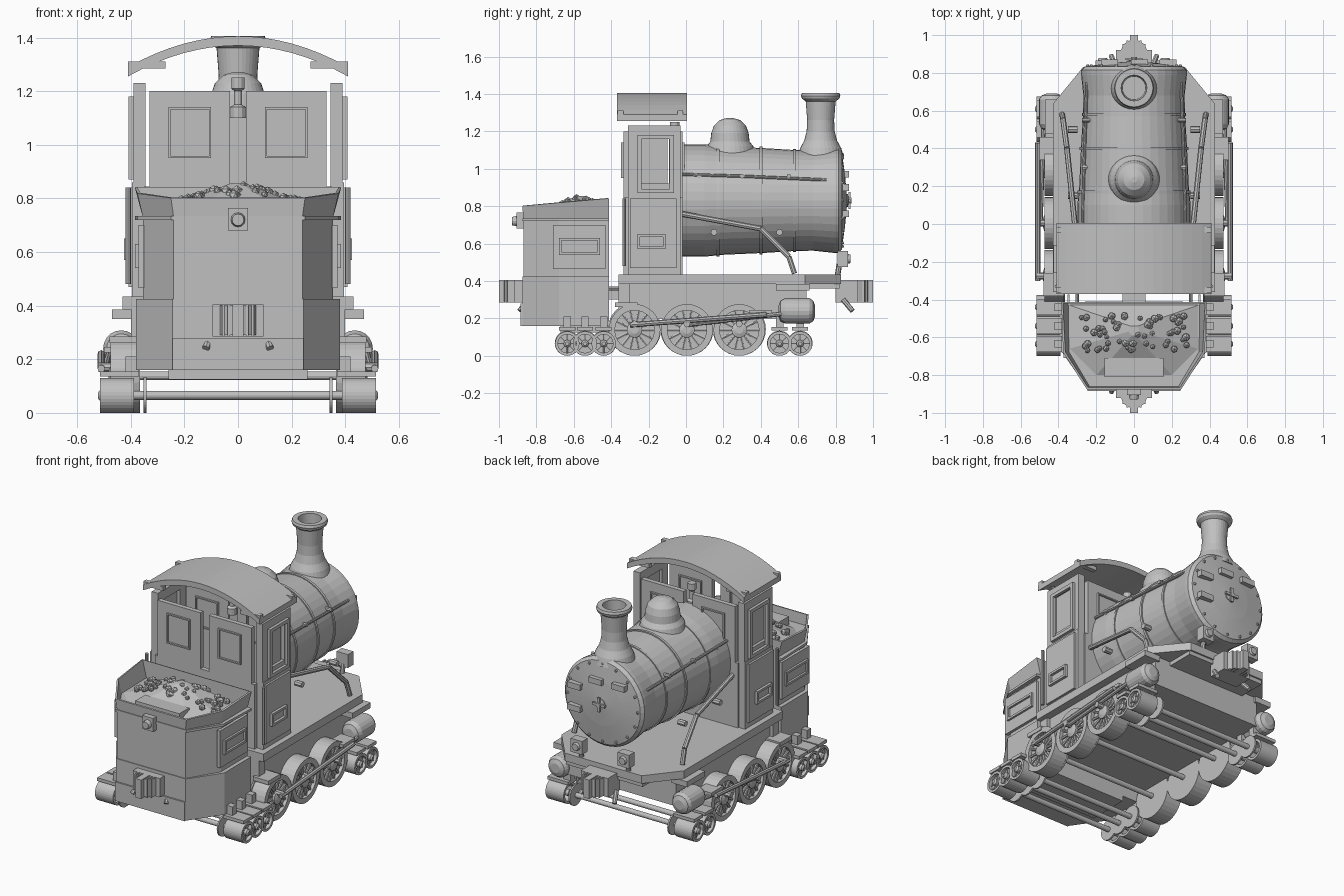
import bpy, bmesh, math, random
from mathutils import Vector, Matrix

default = bpy.data.objects.get("Cube")
if default:
    bpy.data.objects.remove(default, do_unlink=True)

grey = bpy.data.materials.new("plain_grey")
grey.use_nodes = True
tone = (.53, .53, .53, 1)
grey.diffuse_color = tone
grey.node_tree.nodes["Principled BSDF"].inputs["Base Color"].default_value = tone


def finish(name, bm, mirror=False):
    """Turn a bmesh into a named object, optionally mirrored across x."""
    bmesh.ops.remove_doubles(bm, verts=bm.verts, dist=.0002)
    bmesh.ops.recalc_face_normals(bm, faces=bm.faces)
    mesh = bpy.data.meshes.new(name)
    bm.to_mesh(mesh)
    bm.free()
    mesh.materials.append(grey)
    obj = bpy.data.objects.new(name, mesh)
    bpy.context.collection.objects.link(obj)
    if mirror:
        mod = obj.modifiers.new("mirror", 'MIRROR')
        mod.use_mirror_merge = False
    return obj


def add_box(bm, xs, ys, zs):
    lo, hi = Vector((xs[0], ys[0], zs[0])), Vector((xs[1], ys[1], zs[1]))
    place = Matrix.Translation((lo + hi) / 2) @ Matrix.Diagonal((*(hi - lo), 1))
    bmesh.ops.create_cube(bm, size=1, matrix=place)


def box(name, xs, ys, zs, mirror=False):
    bm = bmesh.new()
    add_box(bm, xs, ys, zs)
    return finish(name, bm, mirror)


def frame(name, depth, us, vs, width, facing):
    """Mirrored rectangular frame; us runs along y when facing 'x', along x when facing 'y'."""
    bm = bmesh.new()
    (a, b), (c, d) = us, vs
    bars = [((a, a + width), vs), ((b - width, b), vs),
            ((a + width, b - width), (c, c + width)), ((a + width, b - width), (d - width, d))]
    for u, v in bars:
        add_box(bm, *((depth, u, v) if facing == 'x' else (u, depth, v)))
    return finish(name, bm, True)


def add_lathe(bm, profile, origin, axis, sides, closed=False):
    """Revolve (radius, height) points about an axis through origin."""
    turn = Vector((0, 0, 1)).rotation_difference(Vector(axis)).to_matrix()
    rings = []
    for r, h in profile:
        angles = [math.tau * i / sides for i in range(sides)]
        rings.append([bm.verts.new(Vector(origin) + turn @ Vector((r * math.cos(t), r * math.sin(t), h)))
                      for t in angles])
    pairs = list(zip(rings, rings[1:])) + ([(rings[-1], rings[0])] if closed else [])
    for low, high in pairs:
        for i in range(sides):
            j = (i + 1) % sides
            bm.faces.new((low[i], low[j], high[j], high[i]))
    if not closed:
        bm.faces.new(rings[0])
        bm.faces.new(rings[-1])


def lathe(name, profile, origin, axis=(0, 0, 1), sides=32, mirror=False, closed=False):
    bm = bmesh.new()
    add_lathe(bm, profile, origin, axis, sides, closed)
    return finish(name, bm, mirror)


def pipe(name, points, radius, mirror=True, sides=8):
    bm = bmesh.new()
    for p, q in zip(points, points[1:]):
        span = Vector(q) - Vector(p)
        add_lathe(bm, [(radius, 0), (radius, span.length)], p, span, sides)
    return finish(name, bm, mirror)


def loft(name, layers, caps=True, tilt=0):
    """Skin between (x, y) outlines at given heights; tilt slopes the top one along y."""
    bm = bmesh.new()
    rings = [[bm.verts.new((x, y, z)) for x, y in pts] for pts, z in layers]
    for v in rings[-1]:
        v.co.z += v.co.y * tilt
    n = len(rings[0])
    for low, high in zip(rings, rings[1:]):
        for i in range(n):
            bm.faces.new((low[i], low[(i + 1) % n], high[(i + 1) % n], high[i]))
    if caps:
        bm.faces.new(rings[0])
        bm.faces.new(rings[-1])
    return finish(name, bm)


def both(half):
    return half + [(-x, y) for x, y in reversed(half)]


# Boiler, bands and smokebox door
BOILER_Z = .83
lathe("boiler", [(.3, -.04), (.3, .1), (.29, .2), (.28, .42), (.27, .58), (.268, .68), (.28, .79),
                 (.28, .815), (.262, .833), (.14, .85), (.03, .86)], (0, 0, BOILER_Z), (0, 1, 0), 40)
for y, r in [(.17, .292), (.4, .282), (.58, .27)]:
    lathe("boiler_band", [(r - .02, -.008), (r + .006, -.008), (r + .006, .008), (r - .02, .008)],
          (0, y, BOILER_Z), (0, 1, 0), 40, closed=True)
rivets = bmesh.new()
for i in range(16):
    t = math.tau * i / 16
    add_lathe(rivets, [(.01, 0), (.006, .012)],
              (.245 * math.cos(t), .833, BOILER_Z + .245 * math.sin(t)), (0, 1, 0), 6)
finish("door_rivets", rivets)
lathe("door_hub", [(.035, 0), (.035, .015), (.015, .02), (.015, .035)], (0, .85, BOILER_Z), (0, 1, 0), 12)
box("door_handle_bar", (-.045, .045), (.868, .88), (.822, .838))
box("door_handle_upright", (-.008, .008), (.868, .88), (.785, .875))
for x, z in [(.03, .97), (-.13, .97), (.18, .9), (.18, .76)]:
    box("door_strap", (x - .045, x + .045), (.83, .872), (z - .018, z + .018))

# Chimney, dome and whistle
lathe("chimney", [(.125, 1.06), (.11, 1.11), (.088, 1.15), (.075, 1.2), (.072, 1.26), (.08, 1.36),
                  (.1, 1.375), (.105, 1.39), (.1, 1.405), (.068, 1.405), (.062, 1.25), (.062, 1.06)],
      (0, .72, 0), closed=True)
lathe("chimney_floor", [(.065, 1.1), (.065, 1.25)], (0, .72, 0))
lathe("steam_dome", [(.14, 1.07), (.125, 1.12), (.105, 1.145), (.1, 1.19), (.086, 1.23), (.055, 1.26),
                     (.015, 1.272)], (0, .235, 0))
lathe("whistle", [(.03, 1.1), (.03, 1.14), (.014, 1.15), (.014, 1.2), (.025, 1.21), (.025, 1.25)],
      (0, -.06, 0), sides=12)

# Boiler handrails, slanting pipes and their brackets
pipe("boiler_handrail", [(.275, -.03, .97), (.265, .3, .96), (.25, .75, .94)], .008)
for y in (.07, .3, .55):
    pipe("handrail_post", [(.22, y, .96), (.275, y, .96)], .012)
pipe("slanting_pipe", [(.31, -.03, .76), (.355, .4, .68), (.375, .55, .53), (.38, .58, .44)], .015)
for y in (.15, .5):
    pipe("pipe_bracket", [(.3, y, .66), (.35, y, .66)], .018)

# Running board and main frame
loft("running_board", [(both([(.43, -.36), (.43, .635), (.27, .83)]), z) for z in (.385, .435)])
box("main_frame", (-.38, .38), (-.36, .645), (.2, .385))
box("drawbar", (-.06, .06), (-.45, -.33), (.3, .37))
pipe("drawbar_rod", [(.3, -.45, .36), (.3, -.33, .36)], .01)
box("cylinder_shelf", (.36, .47), (.48, .66), (.35, .385), True)
box("front_beam", (-.27, .27), (.64, .82), (.36, .39))

# Cab sides, walls and roof
box("cab_side_lower", (.345, .395), (-.31, -.03), (.435, .86), True)
frame("cab_side_window", (.345, .39), (-.31, -.03), (.86, 1.23), .06, 'x')
box("cab_side_pane", (.36, .372), (-.26, -.1), (.9, 1.18), True)
frame("cab_window_trim", (.39, .408), (-.26, -.065), (.87, 1.18), .022, 'x')
box("cab_side_panel", (.39, .408), (-.3, -.05), (.47, .84), True)
frame("cab_panel_trim", (.4, .425), (-.26, -.11), (.57, .65), .014, 'x')
for end, wall in (("rear", (-.335, -.305)), ("front", (-.05, -.02))):
    box(end + "_cab_panel", (.03, .33), wall, (.84, 1.2), True)
    box(end + "_cab_lower", (-.35, .35), wall, (.435, .845))
    frame(end + "_window_trim", (wall[0] - .012, wall[1] + .012), (.1, .26), (.95, 1.14), .008, 'y')
pipe("cab_handrail", [(.41, -.33, .48), (.41, -.33, .84)], .01)
roof = bmesh.new()
steps = 16
rows = []
for i in range(steps + 1):
    x = -.41 + .82 * i / steps
    z = 1.405 - .115 * (x / .41) ** 2
    rows.append([roof.verts.new((x, y, z - drop)) for y, drop in
                 ((-.37, 0), (.005, 0), (.005, .035), (-.37, .035))])
for a, b in zip(rows, rows[1:]):
    for k in range(4):
        roof.faces.new((a[k], a[(k + 1) % 4], b[(k + 1) % 4], b[k]))
roof.faces.new(rows[0])
roof.faces.new(rows[-1])
finish("cab_roof", roof)
for y in (-.35, -.03):
    box("roof_bracket", (.27, .41), (y - .015, y + .015), (1.285, 1.31), True)

# Tender body, flared bunker and coal
lower = both([(.38, -.412), (.38, -.68), (.245, -.875)])
upper = both([(.355, -.412), (.355, -.68), (.24, -.87)])
flare = both([(.385, -.412), (.375, -.68), (.25, -.875)])
loft("tender_base", [(lower, .16), (lower, .425)])
loft("tender_body", [(upper, .42), (upper, .72)])
loft("tender_ledge", [(flare, .72), (flare, .735)])
bunker = loft("bunker_rim", [(upper, .73), (flare, .876)], caps=False, tilt=.085)
bunker.modifiers.new("wall", 'SOLIDIFY').thickness = .012
loft("coal_mound", [(both([(.34, -.43), (.34, -.66), (.2, -.8)]), .735),
                    (both([(.02, -.54), (.03, -.57), (.01, -.59)]), .855)])
box("bunker_hatch", (-.155, .155), (-.81, -.71), (.735, .79))
random.seed(4)
coal = bmesh.new()
for i in range(60):
    x, y = random.uniform(-.28, .28), random.uniform(-.68, -.48)
    z = .855 - .1 * max(abs(x) / .33, abs(y + .57) / .2)
    bmesh.ops.create_icosphere(coal, subdivisions=1, radius=random.uniform(.014, .024),
                               matrix=Matrix.Translation((x, y, z)))
finish("coal_lumps", coal)
box("tender_side_panel", (.35, .372), (-.71, -.43), (.465, .7), True)
frame("tender_panel_trim", (.365, .385), (-.68, -.46), (.54, .63), .014, 'x')
box("tender_back_band", (-.245, .245), (-.885, -.87), (.16, .28))
box("tender_underframe", (-.26, .26), (-.67, -.41), (.125, .165))

# Lamps
box("rear_lamp", (-.038, .038), (-.905, -.87), (.68, .765))
lathe("rear_lamp_lens", [(.028, 0), (.022, .03)], (0, -.9, .72), (0, -1, 0), 12)
box("front_lamp", (.125, .205), (.81, .865), (.475, .56), True)
lathe("front_lamp_lens", [(.028, 0), (.022, .02)], (.165, .86, .518), (0, 1, 0), 12, True)
pipe("front_lamp_post", [(.165, .81, .43), (.165, .82, .49)], .015)

# Couplers at both ends, with ribbed round noses and hooks
for end, base in ((-1, .87), (1, .8)):
    box("coupler_plate", (-.095, .095), sorted((end * base, end * .92)), (.285, .405))
    lathe("coupler_nose", [(.07, .29), (.07, .4)], (0, end * .905, 0), sides=24)
    box("coupler_tip", (-.02, .02), sorted((end * .92, end)), (.285, .405))
    for x in (-.055, -.035, .035, .055):
        reach = .91 + math.sqrt(.07 ** 2 - x * x)
        box("coupler_rib", (x - .005, x + .005), sorted((end * .92, end * reach)), (.285, .405))
    pipe("coupler_hook", [(.1, end * .84, .3), (.12, end * .89, .24)], .014)


# Wheels
def wheel(kind, y, r, inner, outer, spokes, flange):
    rim = r * .76
    spot, across = (0, y, r), (1, 0, 0)
    lathe(kind + "_rim", [(rim, inner), (r, inner), (r, outer), (rim, outer)], spot, across,
          32, True, closed=True)
    lathe(kind + "_web", [(rim, outer - .035), (rim, outer - .022)], spot, across, 32, True)
    lathe(kind + "_flange", [(r * 1.03, flange), (r * 1.03, flange + .01)], (0, y, r * 1.03), across, 32, True)
    lathe(kind + "_hub", [(r * .3, inner), (r * .3, outer), (r * .15, outer + .008)], spot, across, 16, True)
    bm = bmesh.new()
    for i in range(spokes):
        t = math.tau * i / spokes
        way = Vector((0, math.cos(t), math.sin(t)))
        add_lathe(bm, [(r * .06, r * .2), (r * .06, r * .82)], (outer - .018, y, r), way, 6)
    finish(kind + "_spokes", bm, True)
    pipe(kind + "_axle", [(-inner - .02, y, r), (inner + .02, y, r)], .016, False, 12)


for y in (-.275, .005, .285):
    wheel("driving_wheel", y, .138, .375, .475, 14, .365)
for y in (-.635, -.54, -.44, .5, .61):
    wheel("small_wheel", y, .065, .388, .515, 8, .342)
    box("axle_box", (.37, .515), (y - .043, y + .043), (.135, .155), True)
    box("axle_spring", (.37, .42), (y - .02, y + .02), (.15, .21), True)

# Steam cylinders, rods and steps
lathe("steam_cylinder", [(.03, .495), (.055, .505), (.068, .53), (.068, .66), (.055, .68), (.03, .69)],
      (.435, 0, .24), (0, 1, 0), 20, True)
pipe("coupling_rod", [(.51, -.3, .165), (.51, .43, .22)], .014)
pipe("piston_rod", [(.495, .0, .165), (.48, .52, .225)], .012)
for y in (-.275, .005, .285):
    pipe("crank_pin", [(.45, y, .17), (.52, y, .17)], .018)
box("crosshead_guide", (.4, .5), (.34, .46), (.225, .245), True)
box("cab_step", (.37, .48), (-.38, -.26), (.26, .285), True)
box("cab_step_hanger", (.37, .4), (-.36, -.3), (.26, .4), True)
